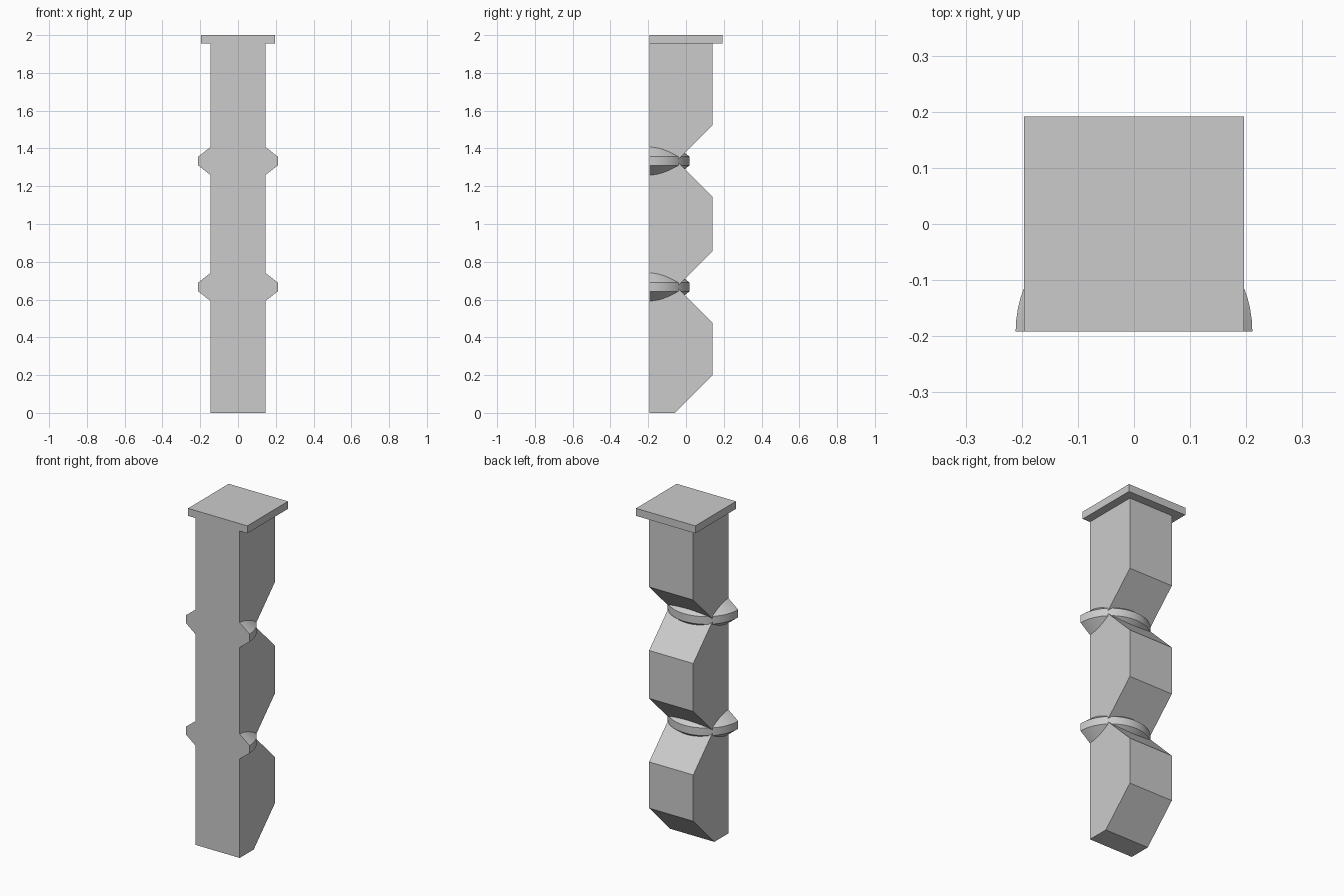
import bpy, bmesh, math
from mathutils import Vector

cube = bpy.data.objects.get("Cube")
if cube:
    bpy.data.objects.remove(cube, do_unlink=True)

grey = bpy.data.materials.new("plain_grey")
grey.use_nodes = True
grey.diffuse_color = (0.6, 0.6, 0.6, 1)
grey.node_tree.nodes["Principled BSDF"].inputs["Base Color"].default_value = (0.6, 0.6, 0.6, 1)

FRONT, BACK, TOP, SLAB = -0.192, 0.14, 2.0, 0.045
BANDS = [TOP / 3, TOP * 2 / 3]


def finish(bm, name):
    bmesh.ops.recalc_face_normals(bm, faces=bm.faces)
    mesh = bpy.data.meshes.new(name)
    bm.to_mesh(mesh)
    bm.free()
    mesh.materials.append(grey)
    obj = bpy.data.objects.new(name, mesh)
    bpy.context.collection.objects.link(obj)
    return obj


def extrude_profile(name, points, half_width):
    """Extrude a (y, z) outline across x."""
    bm = bmesh.new()
    face = bm.faces.new([bm.verts.new((-half_width, y, z)) for y, z in points])
    side = bmesh.ops.extrude_face_region(bm, geom=[face])["geom"]
    moved = [v for v in side if isinstance(v, bmesh.types.BMVert)]
    bmesh.ops.translate(bm, verts=moved, vec=(2 * half_width, 0, 0))
    return finish(bm, name)


# Shaft with V notches cut into its back
outline = [(FRONT, 0), (-0.06, 0), (BACK, 0.2)]
for z in BANDS:
    outline += [(BACK, z - 0.19), (-0.05, z), (BACK, z + 0.19)]
outline += [(BACK, TOP - SLAB), (FRONT, TOP - SLAB)]
extrude_profile("shaft", outline, 0.146)

# Square slab on top
extrude_profile("cap_slab", [(FRONT, TOP - SLAB), (-FRONT, TOP - SLAB),
                             (-FRONT, TOP), (FRONT, TOP)], 0.196)

# Half-round bevelled bands seated in the notches
for name, z in zip(("lower_band", "upper_band"), BANDS):
    bm = bmesh.new()
    section = [(0.1, -0.11), (0.211, -0.023), (0.211, 0.023), (0.1, 0.11)]
    verts = [bm.verts.new((r, FRONT, z + h)) for r, h in section]
    face = bm.faces.new(verts)
    bmesh.ops.spin(bm, geom=[face] + face.edges[:] + verts, cent=(0, FRONT, z),
                   axis=(0, 0, 1), angle=math.pi, steps=32)
    # Keep both end caps on the front plane
    bmesh.ops.remove_doubles(bm, verts=bm.verts, dist=0.0001)
    band = finish(bm, name)
    bpy.ops.object.select_all(action="DESELECT")
    band.select_set(True)
    bpy.context.view_layer.objects.active = band
    bpy.ops.object.shade_smooth_by_angle(angle=math.radians(30))
